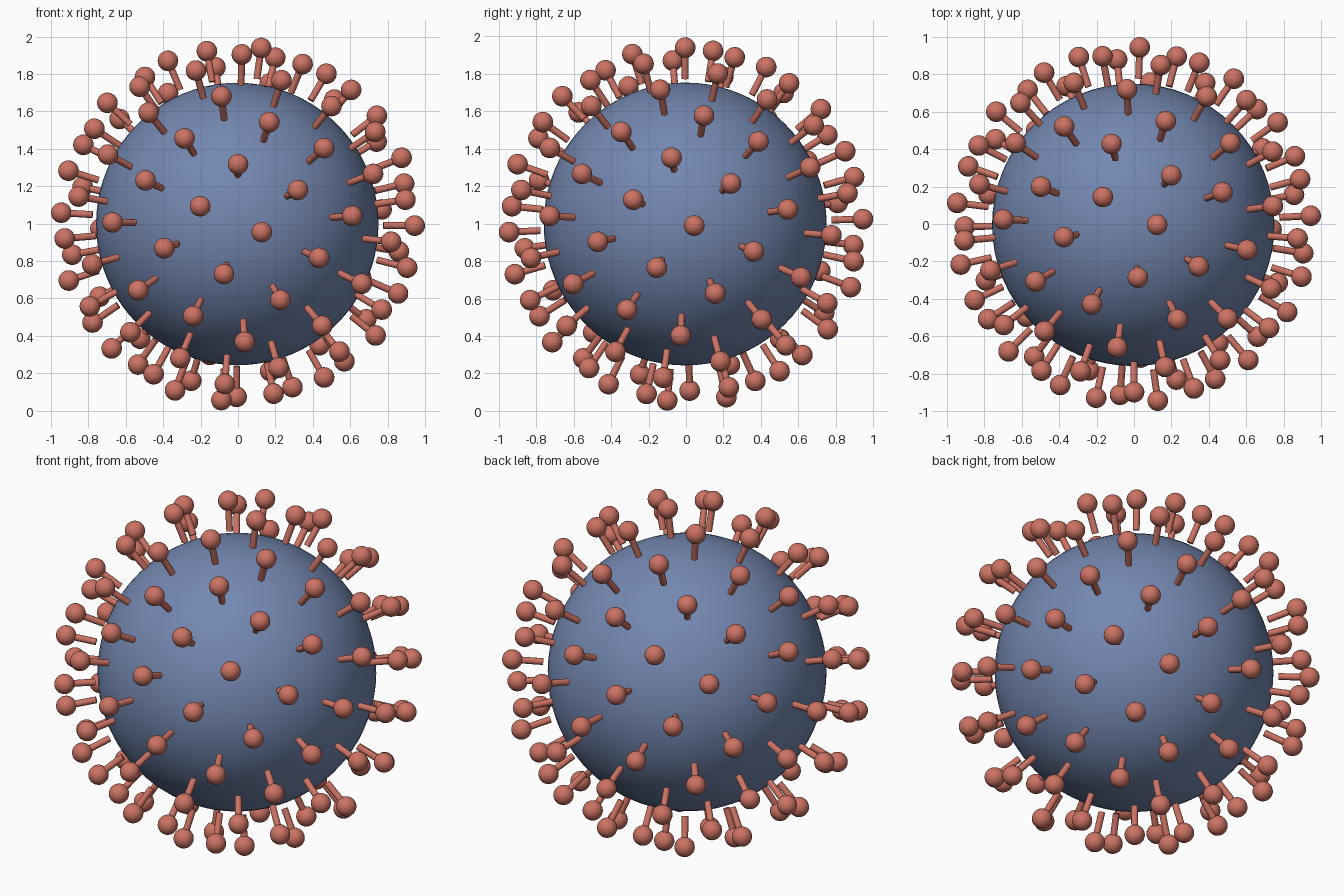
import bpy, bmesh, math
from mathutils import Vector, Matrix

if "Cube" in bpy.data.objects:
    bpy.data.objects.remove(bpy.data.objects["Cube"])

COUNT = 110                      # number of spikes
R_BODY = 0.755                   # ball radius
R_KNOB = 0.055                   # knob radius
D_KNOB = 0.95                    # knob distance from the centre
STALK = (0.782, 0.93)            # stalk start and end distances
R_STALK = 0.0185
CENTRE = Vector((-0.004, -0.0045, 0.998))


def material(name, colour):
    m = bpy.data.materials.new(name)
    m.diffuse_color = (*colour, 1)
    m.use_nodes = True
    m.node_tree.nodes["Principled BSDF"].inputs["Base Color"].default_value = m.diffuse_color
    return m


def finish(name, bm, mat):
    me = bpy.data.meshes.new(name)
    bm.to_mesh(me)
    bm.free()
    me.materials.append(mat)
    ob = bpy.data.objects.new(name, me)
    bpy.context.collection.objects.link(ob)
    ob.location = CENTRE
    bpy.context.view_layer.objects.active = ob
    ob.select_set(True)
    bpy.ops.object.shade_smooth_by_angle(angle=math.radians(40))
    ob.select_set(False)
    return ob


blue = material("slate blue", (0.171, 0.243, 0.434))
red = material("coral red", (0.604, 0.171, 0.126))

# Round body
bm = bmesh.new()
bmesh.ops.create_uvsphere(bm, u_segments=64, v_segments=40, radius=R_BODY)
finish("body", bm, blue)

# Spike directions on a golden-angle spiral, from top to bottom
golden = math.pi * (3 - math.sqrt(5))
directions = []
for i in range(COUNT):
    z = 1 - (2 * i + 1) / COUNT
    r = math.sqrt(1 - z * z)
    directions.append(Vector((r * math.cos(i * golden), r * math.sin(i * golden), z)))

# Stalks and knobs
stalks, knobs = bmesh.new(), bmesh.new()
for d in directions:
    turn = d.to_track_quat('Z', 'Y').to_matrix().to_4x4()
    bmesh.ops.create_cone(stalks, cap_ends=True, segments=12,
                          radius1=R_STALK, radius2=R_STALK,
                          depth=STALK[1] - STALK[0],
                          matrix=Matrix.Translation(d * sum(STALK) / 2) @ turn)
    bmesh.ops.create_uvsphere(knobs, u_segments=24, v_segments=16, radius=R_KNOB,
                              matrix=Matrix.Translation(d * D_KNOB) @ turn)
finish("spike_stalks", stalks, red)
finish("spike_knobs", knobs, red)
